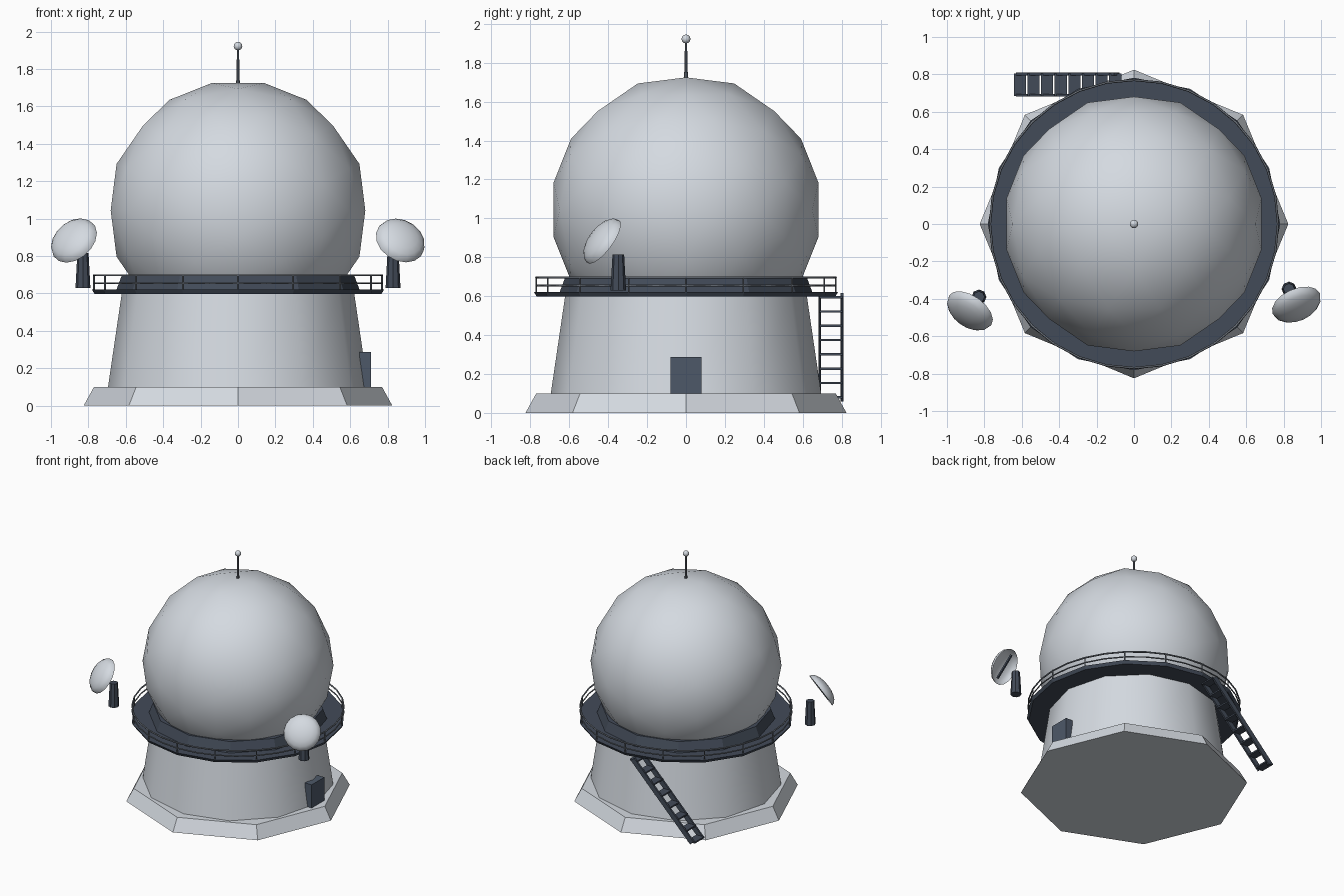
import bpy, bmesh
from math import sin, cos, tau, pi, atan2, hypot, sqrt
from mathutils import Vector, Matrix

cube = bpy.data.objects.get("Cube")
if cube:
    bpy.data.objects.remove(cube)


def material(name, rgb):
    m = bpy.data.materials.new(name)
    m.use_nodes = True
    m.diffuse_color = (*rgb, 1)
    m.node_tree.nodes["Principled BSDF"].inputs["Base Color"].default_value = (*rgb, 1)
    return m


WHITE = material("pale_shell", (0.66, 0.70, 0.75))
DARK = material("dark_slate", (0.055, 0.07, 0.098))
DOOR = material("door_slate", (0.075, 0.098, 0.14))
METAL = material("rail_grey", (0.15, 0.17, 0.2))


def finish(bm, name, mat, smooth=None):
    bmesh.ops.recalc_face_normals(bm, faces=bm.faces)
    mesh = bpy.data.meshes.new(name)
    bm.to_mesh(mesh)
    bm.free()
    mesh.materials.append(mat)
    ob = bpy.data.objects.new(name, mesh)
    bpy.context.collection.objects.link(ob)
    if smooth:
        bpy.ops.object.select_all(action="DESELECT")
        ob.select_set(True)
        bpy.context.view_layer.objects.active = ob
        bpy.ops.object.shade_smooth_by_angle(angle=smooth)
    return ob


def add_cone(bm, r1, r2, z1, z2, sides, at=(0, 0)):
    """Tapered prism with a corner on the x axis."""
    rings = [[bm.verts.new((at[0] + r * cos(tau * i / sides), at[1] + r * sin(tau * i / sides), z))
              for i in range(sides)] for r, z in ((r1, z1), (r2, z2))]
    for i in range(sides):
        j = (i + 1) % sides
        bm.faces.new((rings[0][i], rings[0][j], rings[1][j], rings[1][i]))
    bm.faces.new(rings[0][::-1])
    bm.faces.new(rings[1])


def cone(name, mat, *args, smooth=None, **kw):
    bm = bmesh.new()
    add_cone(bm, *args, **kw)
    return finish(bm, name, mat, smooth)


def add_box(bm, centre, size, rot=Matrix()):
    bmesh.ops.create_cube(bm, size=1, matrix=Matrix.Translation(centre) @ rot @ Matrix.Diagonal((*size, 1)))


def ring(name, radius, z, thick):
    """Thin round hoop."""
    bm = bmesh.new()
    n, k = 32, 6
    loops = [[bm.verts.new(((radius + thick * cos(tau * j / k)) * cos(tau * i / n),
                            (radius + thick * cos(tau * j / k)) * sin(tau * i / n),
                            z + thick * sin(tau * j / k))) for j in range(k)] for i in range(n)]
    for i in range(n):
        a, b = loops[i], loops[(i + 1) % n]
        for j in range(k):
            bm.faces.new((a[j], b[j], b[(j + 1) % k], a[(j + 1) % k]))
    finish(bm, name, METAL, 1.2)


# Plinth, tower drum, deck and collar
cone("plinth", WHITE, 0.825, 0.77, 0, 0.1, 8)
cone("tower_drum", WHITE, 0.695, 0.62, 0.1, 0.61, 12, smooth=0.7)
cone("deck", DARK, 0.768, 0.782, 0.598, 0.622, 16)
cone("dome_collar", DARK, 0.65, 0.62, 0.62, 0.7, 12)

# Dome: icosahedron with each edge cut in three, pushed out to a sphere
gold = (1 + sqrt(5)) / 2
corners = [Vector(p) for a in (-1, 1) for b in (-gold, gold)
           for p in ((a, 0, b), (0, b, a), (b, a, 0))]
bm = bmesh.new()
for p in corners:
    bm.verts.new(p)
bmesh.ops.convex_hull(bm, input=bm.verts)
points = []
for f in bm.faces:
    a, b, c = (v.co for v in f.verts)
    points += [(a * i + b * j + c * (3 - i - j)).normalized() * 0.695
               for i in range(4) for j in range(4 - i)]
bm.free()
bm = bmesh.new()
for p in points:
    bm.verts.new(p + Vector((0, 0, 1.044)))
bmesh.ops.remove_doubles(bm, verts=bm.verts, dist=0.001)
bmesh.ops.convex_hull(bm, input=bm.verts)
finish(bm, "dome", WHITE, 0.9)

# Mast with ball tip
cone("mast", METAL, 0.01, 0.005, 1.71, 1.92, 8, smooth=0.7)
bm = bmesh.new()
bmesh.ops.create_uvsphere(bm, u_segments=12, v_segments=8, radius=0.023,
                          matrix=Matrix.Translation((0, 0, 1.922)))
finish(bm, "mast_ball", WHITE, 1)

# Railing
ring("top_rail", 0.77, 0.697, 0.006)
ring("middle_rail", 0.77, 0.655, 0.005)
bm = bmesh.new()
for i in range(16):
    add_cone(bm, 0.005, 0.005, 0.62, 0.697, 6, at=(0.77 * cos(tau * i / 16), 0.77 * sin(tau * i / 16)))
finish(bm, "rail_posts", METAL)

# Door
bm = bmesh.new()
add_box(bm, (0.68, 0, 0.193), (0.06, 0.16, 0.187))
finish(bm, "door", DOOR)

# Stairs at the back
low, high = Vector((-0.61, 0, 0.08)), Vector((-0.1, 0, 0.595))
run = high - low
slope = Matrix.Rotation(-atan2(run.z, run.x), 4, "Y")
bm = bmesh.new()
for y in (0.688, 0.802):
    mid = (low + high) / 2
    add_box(bm, (mid.x, y, mid.z), (hypot(run.x, run.z) + 0.02, 0.014, 0.04), slope)
for i in range(8):
    p = low + run * i / 7
    add_box(bm, (p.x, 0.745, p.z), (0.065, 0.12, 0.012))
finish(bm, "stairs", DARK)


# Dishes: a shallow bowl with its bulge facing outward, and a bar across the back
def dish(side, foot, centre, normal):
    cone(side + "_dish_stand", DARK, 0.04, 0.03, 0.628, 0.815, 8, at=foot)
    turn = Matrix.Translation(centre) @ Vector(normal).to_track_quat("Z", "Y").to_matrix().to_4x4()
    radius, depth, n, steps = 0.138, 0.065, 16, 5
    bm = bmesh.new()
    tip = bm.verts.new((0, 0, depth))
    last = None
    for s in range(1, steps + 1):
        t = s / steps * pi / 2
        loop = [bm.verts.new((radius * sin(t) * cos(tau * i / n), radius * sin(t) * sin(tau * i / n),
                              depth * cos(t))) for i in range(n)]
        for i in range(n):
            j = (i + 1) % n
            bm.faces.new((last[i], loop[i], loop[j], last[j]) if last else (tip, loop[i], loop[j]))
        last = loop
    bm.transform(turn)
    finish(bm, side + "_dish", WHITE, 1)
    bm = bmesh.new()
    add_box(bm, (0, 0, 0.006), (0.016, 0.2, 0.012))
    bm.transform(turn)
    finish(bm, side + "_dish_bar", DARK)


dish("left", (0.829, -0.348), (0.867, -0.425, 0.88), (0.33, -0.74, 0.55))
dish("right", (-0.829, -0.39), (-0.875, -0.46, 0.88), (-0.49, -0.69, 0.55))
